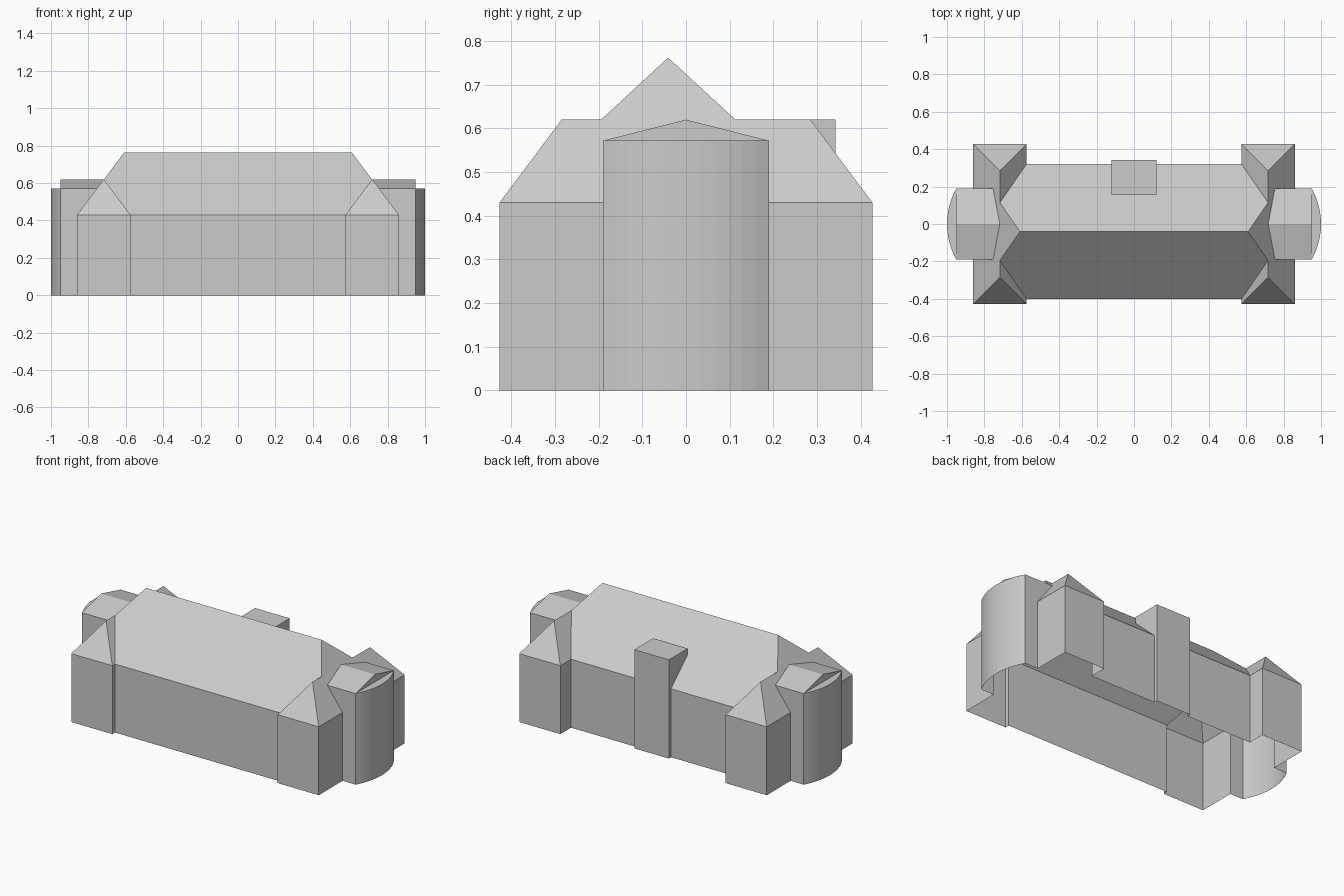
import bpy, bmesh, math

if "Cube" in bpy.data.objects:
    bpy.data.objects.remove(bpy.data.objects["Cube"])


def make_object(name, bm):
    bmesh.ops.recalc_face_normals(bm, faces=bm.faces)
    mesh = bpy.data.meshes.new(name)
    bm.to_mesh(mesh)
    bm.free()
    ob = bpy.data.objects.new(name, mesh)
    bpy.context.collection.objects.link(ob)
    return ob


def prism(name, outline, z0, z1):
    """Vertical extrusion of a plan outline."""
    bm = bmesh.new()
    low = [bm.verts.new((x, y, z0)) for x, y in outline]
    top = [bm.verts.new((x, y, z1)) for x, y in outline]
    bm.faces.new(low)
    bm.faces.new(top)
    n = len(outline)
    for i in range(n):
        j = (i + 1) % n
        bm.faces.new((low[i], low[j], top[j], top[i]))
    return make_object(name, bm)


def hipped_block(name, x0, x1, y0, y1, eave, ridge_a, ridge_b):
    """Box walls carrying a hipped roof; convex, so a hull closes it."""
    bm = bmesh.new()
    for x in (x0, x1):
        for y in (y0, y1):
            for z in (0, eave):
                bm.verts.new((x, y, z))
    bm.verts.new(ridge_a)
    bm.verts.new(ridge_b)
    bmesh.ops.convex_hull(bm, input=bm.verts)
    return make_object(name, bm)


# Long central range with hipped roof
EAVE, RIDGE = 0.43, 0.762
house = hipped_block("house", -0.859, 0.859, -0.40, 0.32, EAVE,
                     (-0.61, -0.041, RIDGE), (0.61, -0.041, RIDGE))
parts = []

for side in (-1, 1):
    # Cross wing
    xs = sorted((side * 0.575, side * 0.86))
    parts.append(hipped_block("cross_wing", xs[0], xs[1], -0.427, 0.427, EAVE,
                              (side * 0.7175, -0.285, 0.62),
                              (side * 0.7175, 0.285, 0.62)))

    # Rounded end bay
    half, flat_x, radius = 0.19, 0.95, 0.386
    sweep = math.asin(half / radius)
    arc = []
    for i in range(13):
        a = -sweep + 2 * sweep * i / 12
        arc.append((side * (1 - radius + radius * math.cos(a)), radius * math.sin(a)))
    outline = [(side * 0.71, -half)] + arc + [(side * 0.71, half)]
    parts.append(prism("end_bay", outline, 0, 0.572))

    # Low gable roof over the straight part of the bay
    bm = bmesh.new()
    for x in (0.71, flat_x):
        for y, z in ((-half, 0.5), (half, 0.5), (half, 0.572), (0, 0.62), (-half, 0.572)):
            bm.verts.new((side * x, y, z))
    bmesh.ops.convex_hull(bm, input=bm.verts)
    parts.append(make_object("bay_gable", bm))

# Flat-topped stair block on the back wall
parts.append(prism("back_block", [(-0.12, 0.155), (0.12, 0.155),
                                  (0.12, 0.342), (-0.12, 0.342)], 0, 0.62))

# Fuse everything into one shell
bpy.context.view_layer.objects.active = house
for part in parts:
    mod = house.modifiers.new("join", 'BOOLEAN')
    mod.operation = 'UNION'
    mod.solver = 'EXACT'
    mod.object = part
    bpy.ops.object.modifier_apply(modifier=mod.name)
    bpy.data.objects.remove(part)

# Tidy flat faces and open the underside
bm = bmesh.new()
bm.from_mesh(house.data)
bmesh.ops.remove_doubles(bm, verts=bm.verts, dist=0.0001)
bmesh.ops.dissolve_limit(bm, angle_limit=math.radians(0.5),
                         verts=bm.verts, edges=bm.edges)
floor = [f for f in bm.faces if all(v.co.z < 0.001 for v in f.verts)]
bmesh.ops.delete(bm, geom=floor, context='FACES')
bm.to_mesh(house.data)
bm.free()
